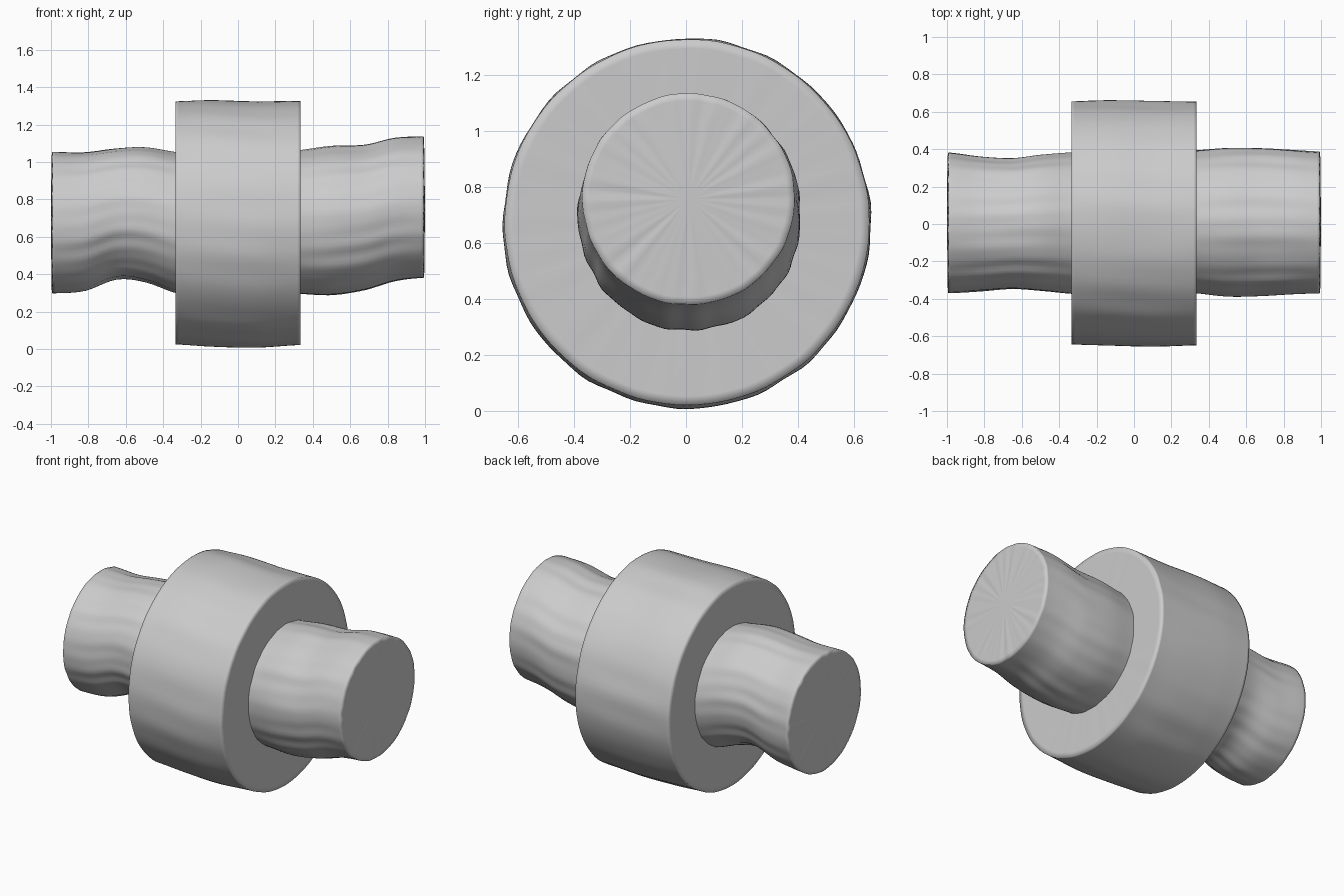
import bpy, bmesh, math, random

random.seed(4)
SEGS = 112

cube = bpy.data.objects.get("Cube")
if cube:
    bpy.data.objects.remove(cube, do_unlink=True)

grey = bpy.data.materials.new("light grey")
grey.use_nodes = True
colour = (0.6, 0.6, 0.6, 1)
grey.diffuse_color = colour
grey.node_tree.nodes["Principled BSDF"].inputs["Base Color"].default_value = colour


def spline(stations, x):
    """Catmull-Rom interpolation of the station values at x."""
    i = 0
    while i < len(stations) - 2 and x > stations[i + 1][0]:
        i += 1
    p1, p2 = stations[i], stations[i + 1]
    p0 = stations[max(i - 1, 0)]
    p3 = stations[min(i + 2, len(stations) - 1)]
    t = (x - p1[0]) / (p2[0] - p1[0])
    return [b + t / 2 * (c - a + t * (2 * a - 5 * b + 4 * c - d + t * (3 * (b - c) + d - a)))
            for a, b, c, d in zip(p0[1:], p1[1:], p2[1:], p3[1:])]


def make_waves(freqs):
    """Seeded ripple around the circumference, drifting slowly along x."""
    waves = [(f, random.uniform(0, math.tau), random.uniform(0.5, 1)) for f in freqs]
    turn = random.uniform(0, math.tau)

    def wave(angle, x):
        return sum(w * math.sin(f * angle + p + 0.7 * math.sin(4 * x + turn + f))
                   for f, p, w in waves) / len(waves)
    return wave


def log(name, stations, bark, rim, pucker, dome, steps=20):
    """Rippled round log along x; stations hold x, top, bottom, back, front."""
    bm = bmesh.new()
    ripple = make_waves((5, 9, 14, 19, 25))
    grain = make_waves((16, 23, 31))
    x0, x1 = stations[0][0], stations[-1][0]

    def ring(x, scale=1.0, end=0):
        top, bottom, back, front = spline(stations, x)
        cy, cz = (back + front) / 2, (top + bottom) / 2
        ry, rz = (back - front) / 2, (top - bottom) / 2
        # bark is shallower towards the sawn ends
        depth = bark * (0.35 + 0.65 * math.sin(math.pi * (x - x0) / (x1 - x0)))
        verts = []
        for k in range(SEGS):
            a = math.tau * k / SEGS
            r = scale * (1 + depth * ripple(a, x))
            dx = end * (dome * (1 - scale) + pucker * scale * grain(a, 0)) if end else 0
            verts.append(bm.verts.new((x + dx, cy + ry * r * math.cos(a),
                                       cz + rz * r * math.sin(a))))
        return verts, (cy, cz)

    # end cap rings, then the side, then the other cap
    inner = (0.3, 0.75, rim)
    rings = [ring(x0, s, -1) for s in inner]
    edge = 0.015
    xs = [x0] + [x0 + edge + (x1 - x0 - 2 * edge) * i / steps for i in range(steps + 1)] + [x1]
    rings += [ring(x) for x in xs]
    rings += [ring(x1, s, 1) for s in reversed(inner)]

    for (a, _), (b, _) in zip(rings, rings[1:]):
        for k in range(SEGS):
            n = (k + 1) % SEGS
            bm.faces.new((a[k], a[n], b[n], b[k]))
    for (verts, (cy, cz)), x in ((rings[0], x0 - dome), (rings[-1], x1 + dome)):
        centre = bm.verts.new((x, cy, cz))
        for k in range(SEGS):
            bm.faces.new((centre, verts[k], verts[(k + 1) % SEGS]))
    bmesh.ops.recalc_face_normals(bm, faces=bm.faces)
    for face in bm.faces:
        face.smooth = True

    mesh = bpy.data.meshes.new(name)
    bm.to_mesh(mesh)
    bm.free()
    mesh.materials.append(grey)
    obj = bpy.data.objects.new(name, mesh)
    bpy.context.collection.objects.link(obj)
    return obj


# Wide central drum
log("central_drum", [
    (-0.333, 1.325, 0.025, 0.655, -0.645),
    (-0.15, 1.332, 0.015, 0.66, -0.65),
    (0.1, 1.325, 0.01, 0.658, -0.655),
    (0.333, 1.328, 0.022, 0.655, -0.648),
], bark=0.014, rim=0.95, pucker=0.002, dome=0.0)

# Narrow stub towards -x
log("right_stub", [
    (-0.993, 1.055, 0.30, 0.383, -0.37),
    (-0.82, 1.052, 0.315, 0.362, -0.36),
    (-0.65, 1.072, 0.375, 0.352, -0.348),
    (-0.5, 1.078, 0.36, 0.37, -0.358),
    (-0.31, 1.05, 0.295, 0.385, -0.375),
], bark=0.03, rim=0.93, pucker=0.006, dome=0.007)

# Narrow stub towards +x, bending upwards
log("left_stub", [
    (0.31, 1.06, 0.295, 0.395, -0.368),
    (0.5, 1.083, 0.288, 0.41, -0.385),
    (0.68, 1.09, 0.315, 0.408, -0.382),
    (0.84, 1.128, 0.362, 0.398, -0.374),
    (0.993, 1.135, 0.38, 0.388, -0.37),
], bark=0.03, rim=0.93, pucker=0.006, dome=0.007)
